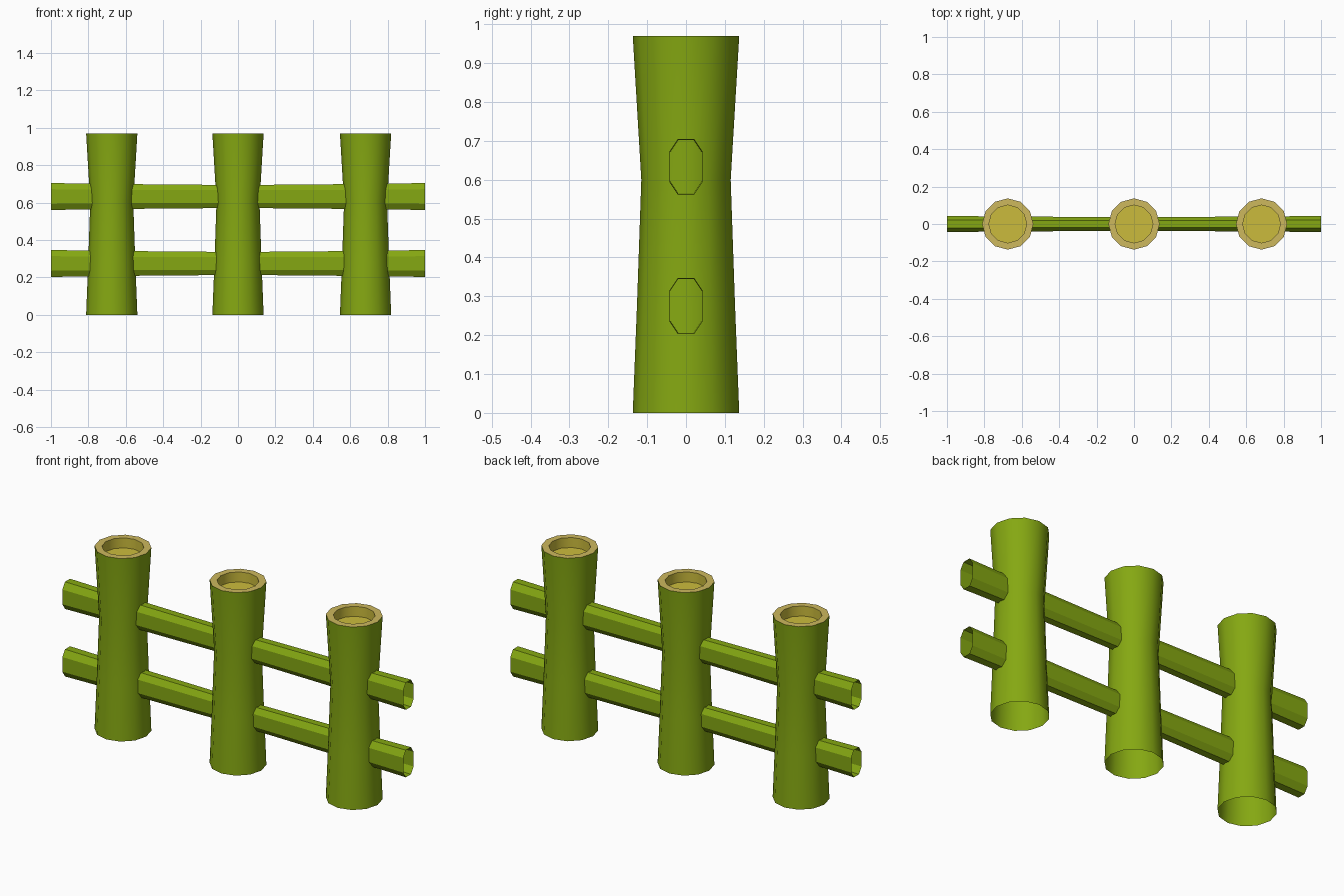
import bpy
import math

if "Cube" in bpy.data.objects:
    bpy.data.objects.remove(bpy.data.objects["Cube"])


def material(name, rgb):
    m = bpy.data.materials.new(name)
    m.diffuse_color = (*rgb, 1)
    m.use_nodes = True
    m.node_tree.nodes["Principled BSDF"].inputs["Base Color"].default_value = m.diffuse_color
    return m


GREEN = material("bamboo green", (0.235, 0.39, 0.006))
RIM = material("cut rim tan", (0.61, 0.48, 0.11))
CORE = material("core yellow", (0.60, 0.50, 0.045))


def loft(name, rings, mats, band_mats, cap_mat=None, loc=(0, 0, 0)):
    """Join successive rings of points with quads; optionally cap the last ring."""
    n = len(rings[0])
    verts = [p for r in rings for p in r]
    faces, idx = [], []
    for k in range(len(rings) - 1):
        for i in range(n):
            j = (i + 1) % n
            faces.append((k * n + i, k * n + j, (k + 1) * n + j, (k + 1) * n + i))
            idx.append(band_mats[k])
    if cap_mat is not None:
        faces.append(tuple((len(rings) - 1) * n + i for i in range(n)))
        idx.append(cap_mat)
    me = bpy.data.meshes.new(name)
    me.from_pydata(verts, [], faces)
    for m in mats:
        me.materials.append(m)
    for p, m in zip(me.polygons, idx):
        p.material_index = m
    ob = bpy.data.objects.new(name, me)
    ob.location = loc
    bpy.context.collection.objects.link(ob)
    return ob


def circle(r, z, n=12):
    return [(r * math.cos(2 * math.pi * i / n), r * math.sin(2 * math.pi * i / n), z)
            for i in range(n)]


# Waisted posts, open below, with a tan rim and recessed yellow core on top
PROFILE = [(0.137, 0), (0.126, 0.28), (0.115, 0.60), (0.137, 0.97), (0.101, 0.97), (0.101, 0.917)]
for label, x in (("left", -0.675), ("middle", 0.0), ("right", 0.682)):
    post = loft(label + "_post", [circle(r, z) for r, z in PROFILE],
                [GREEN, RIM, CORE], [0, 0, 0, 1, 2], 2, (x, 0, 0))
    bpy.context.view_layer.objects.active = post
    post.select_set(True)
    bpy.ops.object.shade_smooth_by_angle(angle=math.radians(40))
    post.select_set(False)

# Hollow eight-sided rails, slightly thinner toward the middle
QUARTER = [(0.043, 0.039), (0.021, 0.072)]
SECTION = (QUARTER + [(-y, z) for y, z in reversed(QUARTER)]
           + [(-y, -z) for y, z in QUARTER] + [(y, -z) for y, z in reversed(QUARTER)])
STATIONS = [(-1, 1), (-0.675, 0.93), (0, 0.85), (0.675, 0.93), (1, 1)]
for label, z0 in (("lower", 0.275), ("upper", 0.633)):
    loft(label + "_rail", [[(x, y * s, z * s) for y, z in SECTION] for x, s in STATIONS],
         [GREEN], [0] * 4, None, (0, 0, z0))
